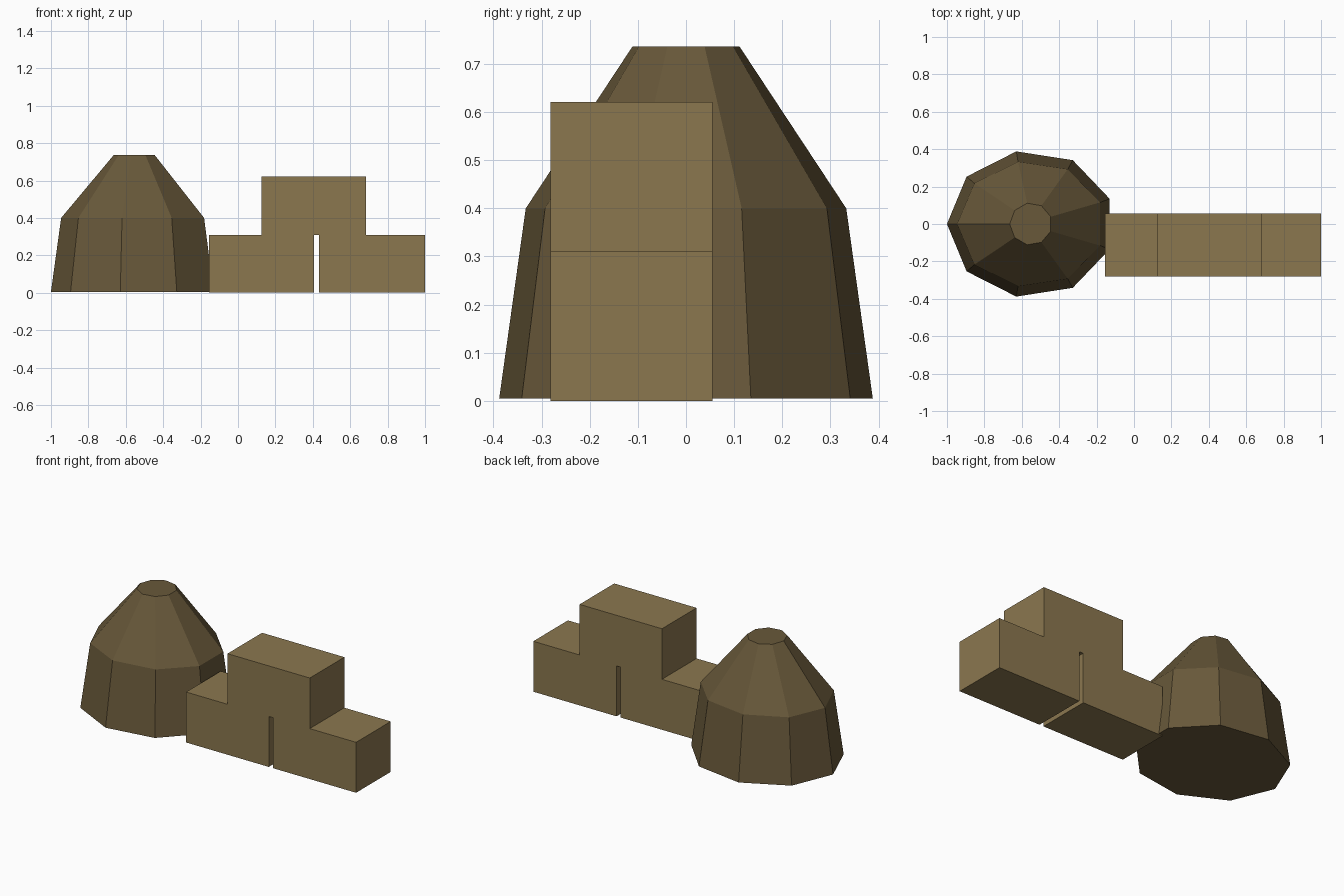
import bpy, bmesh, math

if "Cube" in bpy.data.objects:
    bpy.data.objects.remove(bpy.data.objects["Cube"])


def material(name, rgb):
    m = bpy.data.materials.new(name)
    m.diffuse_color = (*rgb, 1)
    m.use_nodes = True
    m.node_tree.nodes["Principled BSDF"].inputs["Base Color"].default_value = m.diffuse_color
    return m


straw = material("straw", (0.258, 0.185, 0.078))
dark_hay = material("dark_hay", (0.138, 0.098, 0.042))


def add_object(name, bm, mat):
    bmesh.ops.recalc_face_normals(bm, faces=bm.faces[:])
    mesh = bpy.data.meshes.new(name)
    bm.to_mesh(mesh)
    bm.free()
    mesh.materials.append(mat)
    bpy.context.collection.objects.link(bpy.data.objects.new(name, mesh))


def bale(name, x0, x1, z0, z1, y0=-0.281, y1=0.055):
    bm = bmesh.new()
    bmesh.ops.create_cube(bm, size=1)
    for v in bm.verts:
        v.co = (x0 if v.co.x < 0 else x1,
                y0 if v.co.y < 0 else y1,
                z0 if v.co.z < 0 else z1)
    add_object(name, bm, straw)


# Haystack: nine-sided oval rings (x radius, y radius, height)
SIDES = 9
profile = [(0.4485, 0.394, 0.005), (0.394, 0.338, 0.40), (0.113, 0.113, 0.736)]
bm = bmesh.new()
rings = []
for rx, ry, z in profile:
    ring = []
    for i in range(SIDES):
        a = math.pi + i * math.tau / SIDES
        ring.append(bm.verts.new((-0.5515 + rx * math.cos(a), ry * math.sin(a), z)))
    rings.append(ring)
for lower, upper in zip(rings, rings[1:]):
    for i in range(SIDES):
        j = (i + 1) % SIDES
        bm.faces.new((lower[i], lower[j], upper[j], upper[i]))
bm.faces.new(rings[0][::-1])
bm.faces.new(rings[-1])
add_object("haystack", bm, dark_hay)

# Three stacked hay bales
bale("left_bale", -0.156, 0.406, 0.0, 0.31)
bale("right_bale", 0.434, 1.0, 0.0, 0.31)
bale("top_bale", 0.125, 0.685, 0.31, 0.621)
